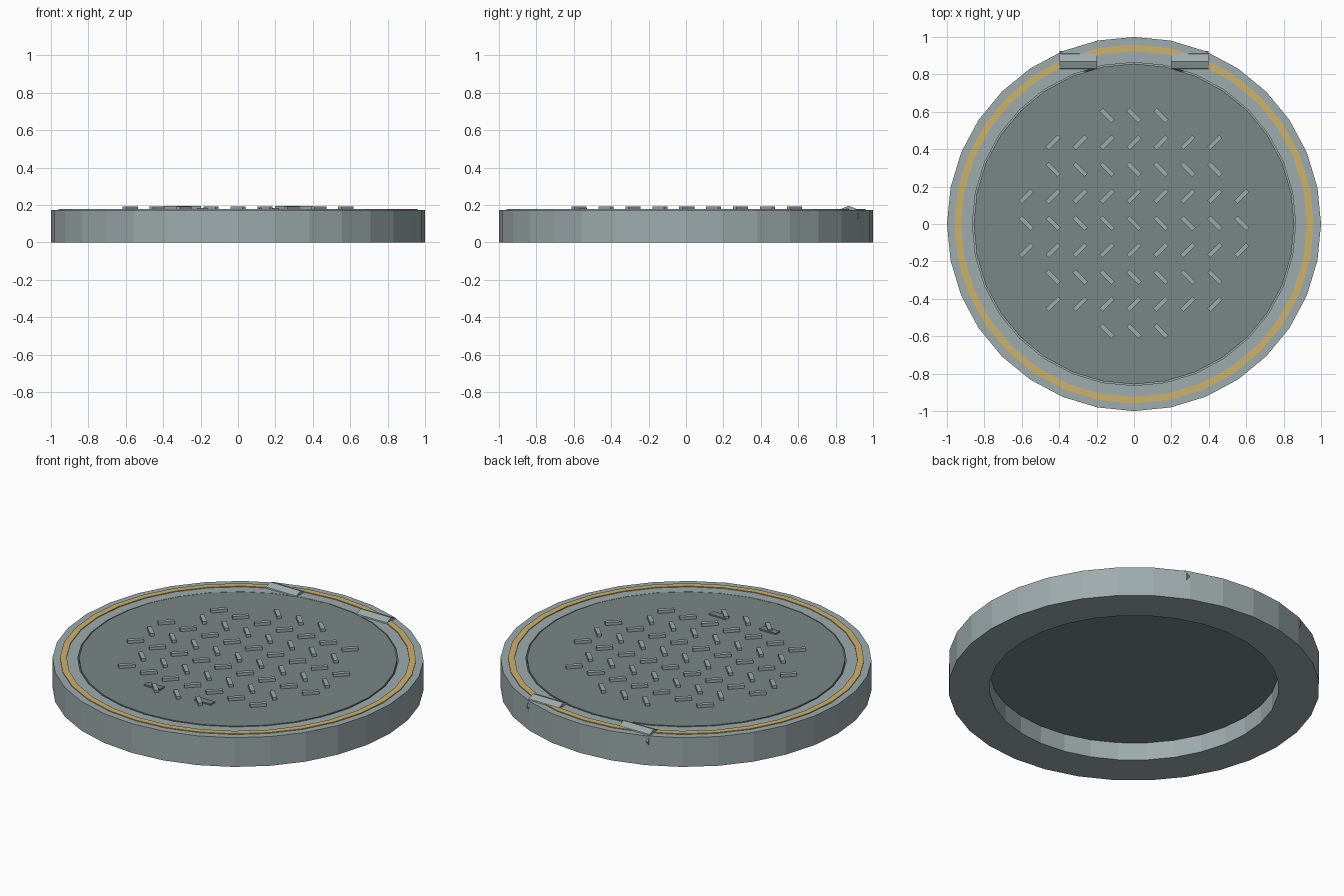
import bpy, bmesh, math
from mathutils import Matrix

cube = bpy.data.objects.get("Cube")
if cube:
    bpy.data.objects.remove(cube, do_unlink=True)

SIDES = 32


def material(name, rgb):
    m = bpy.data.materials.new(name)
    m.use_nodes = True
    m.diffuse_color = (*rgb, 1)
    m.node_tree.nodes["Principled BSDF"].inputs["Base Color"].default_value = (*rgb, 1)
    return m


LIGHT = material("light_steel", (0.34, 0.41, 0.42))
DARK = material("dark_steel", (0.19, 0.24, 0.235))
GOLD = material("ochre_paint", (0.60, 0.44, 0.15))


def finish(bm, name, mat):
    bmesh.ops.recalc_face_normals(bm, faces=bm.faces)
    mesh = bpy.data.meshes.new(name)
    bm.to_mesh(mesh)
    bm.free()
    mesh.materials.append(mat)
    obj = bpy.data.objects.new(name, mesh)
    bpy.context.scene.collection.objects.link(obj)
    return obj


def ring(name, profile, mat):
    """Sweep a closed (radius, height) profile around z."""
    bm = bmesh.new()
    loops = []
    for k in range(SIDES):
        a = 2 * math.pi * k / SIDES
        loops.append([bm.verts.new((r * math.cos(a), r * math.sin(a), z)) for r, z in profile])
    n = len(profile)
    for k in range(SIDES):
        p, q = loops[k], loops[(k + 1) % SIDES]
        for i in range(n):
            j = (i + 1) % n
            bm.faces.new((p[i], q[i], q[j], p[j]))
    return finish(bm, name, mat)


def prism(name, sides, radius, z0, z1, mat):
    """Upright solid disc."""
    bm = bmesh.new()
    bottom = [bm.verts.new((radius * math.cos(2 * math.pi * k / sides),
                            radius * math.sin(2 * math.pi * k / sides), z0)) for k in range(sides)]
    face = bm.faces.new(bottom)
    top = bmesh.ops.extrude_face_region(bm, geom=[face])["geom"]
    for v in top:
        if isinstance(v, bmesh.types.BMVert):
            v.co.z = z1
    return finish(bm, name, mat)


def add_box(bm, x, y, z0, z1, length, width, angle=0):
    m = (Matrix.Translation((x, y, (z0 + z1) / 2)) @ Matrix.Rotation(angle, 4, 'Z')
         @ Matrix.Diagonal((length, width, z1 - z0, 1)))
    bmesh.ops.create_cube(bm, size=1, matrix=m)


# Frame with a stepped seat for the lid
TOP, SEAT, LID_TOP = 0.174, 0.106, 0.176
ring("frame", [(1, 0), (1, TOP), (0.864, TOP), (0.864, SEAT), (0.78, SEAT), (0.78, 0)], LIGHT)

# Painted band standing slightly proud of the frame
ring("painted_band", [(0.96, TOP - 0.01), (0.96, 0.179), (0.924, 0.179), (0.924, TOP - 0.01)], GOLD)

# Lid
prism("lid", SIDES, 0.857, SEAT, LID_TOP, DARK)

# Anti-slip bars, direction alternating row by row
PITCH = 0.144
bm = bmesh.new()
for j in range(-4, 5):
    angle = math.radians(45 if j % 2 else -45)
    for i in range(-4, 5):
        if i * i + j * j <= 18:
            add_box(bm, i * PITCH, j * PITCH + 0.004, LID_TOP - 0.005, 0.193, 0.09, 0.024, angle)
finish(bm, "tread_bars", LIGHT)

# Lifting plates and hinge barrels on both sides
for side, s in (("left", 1), ("right", -1)):
    bm = bmesh.new()
    add_box(bm, s * 0.166, -0.55, LID_TOP - 0.004, 0.184, 0.106, 0.04)
    finish(bm, side + "_lifting_plate", DARK)

    barrel = prism(side + "_hinge_barrel", 8, 0.055, -0.1, 0.1, LIGHT)
    barrel.data.transform(Matrix.Translation((s * 0.298, 0.87, 0.141))
                          @ Matrix.Rotation(math.pi / 2, 4, 'Y'))
